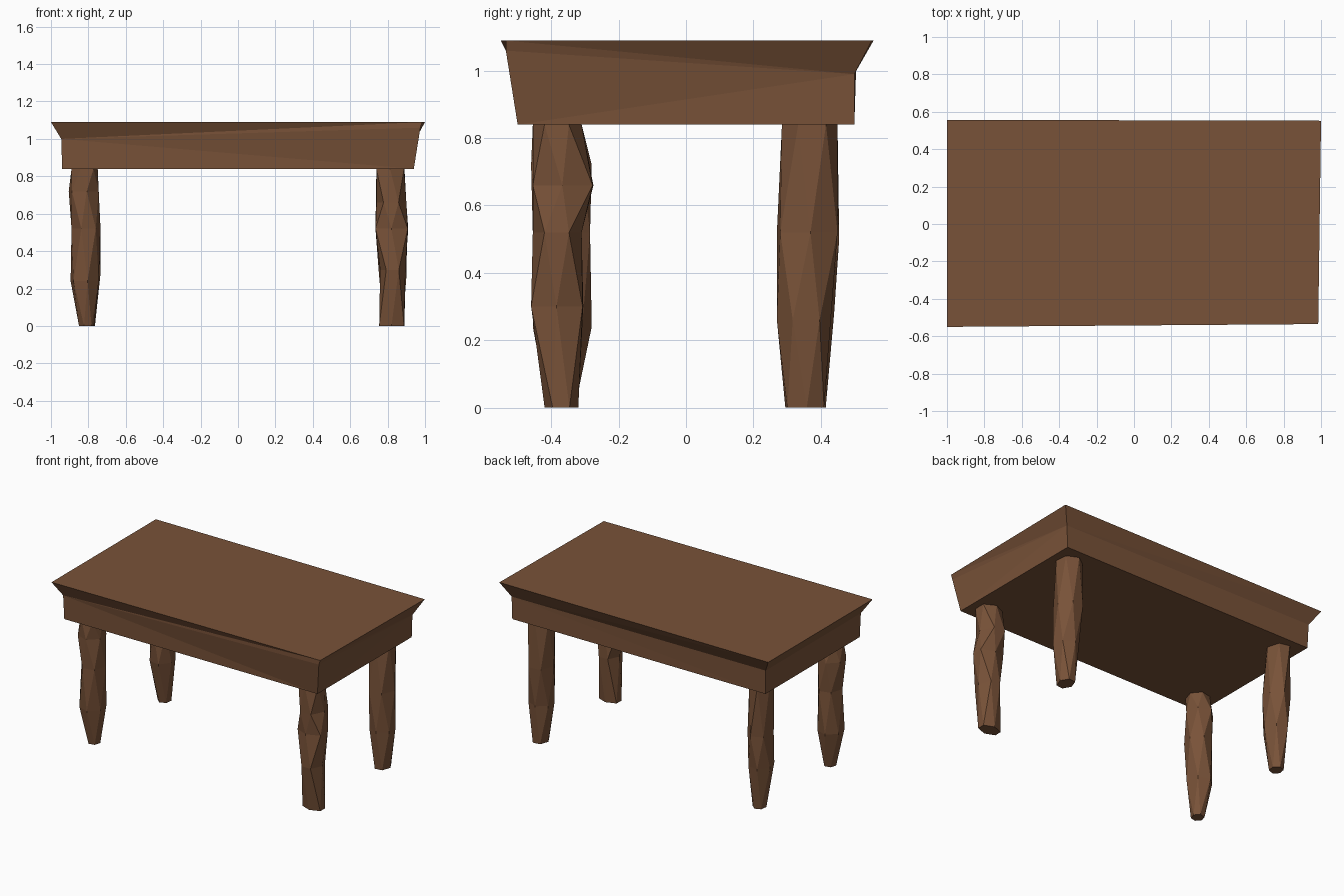
import bpy, bmesh, math

if "Cube" in bpy.data.objects:
    bpy.data.objects.remove(bpy.data.objects["Cube"])

wood = bpy.data.materials.new("wood")
wood.diffuse_color = (0.19, 0.085, 0.04, 1)
wood.use_nodes = True
wood.node_tree.nodes["Principled BSDF"].inputs["Base Color"].default_value = wood.diffuse_color


def finish(name, bm):
    bmesh.ops.recalc_face_normals(bm, faces=bm.faces)
    mesh = bpy.data.meshes.new(name)
    bm.to_mesh(mesh)
    bm.free()
    mesh.materials.append(wood)
    ob = bpy.data.objects.new(name, mesh)
    bpy.context.collection.objects.link(ob)
    return ob


# Table top: hand-hewn slab with a bevelled lip (corners FL, FR, BR, BL)
top = [(-1, -.55, 1.09), (.985, -.535, 1.09), (1, .552, 1.09), (-1, .557, 1.09)]
lip = [(-.945, -.505, 1.0), (.975, -.535, 1.06), (.945, .5, .99), (-.945, .505, 1.0)]
base = [(-.94, -.5, .84), (.94, -.5, .84), (.94, .5, .84), (-.94, .5, .84)]
bm = bmesh.new()
T, L, B = [[bm.verts.new(p) for p in ring] for ring in (top, lip, base)]
bm.faces.new(T)
bm.faces.new(B[::-1])
for i in range(4):
    j = (i + 1) % 4
    for ring in (T, B):
        if i % 2 == 0:
            tris = [(ring[i], ring[j], L[i]), (ring[j], L[j], L[i])]
        else:
            tris = [(ring[i], ring[j], L[j]), (ring[i], L[j], L[i])]
        for t in tris:
            bm.faces.new(t)
finish("table_top", bm)


# Legs: rough carved six-sided posts, each ring is (z, x min, x max, y min, y max)
def leg(name, rings, phase, sides=6):
    bm = bmesh.new()
    loops = []
    for k, (z, x0, x1, y0, y1) in enumerate(rings):
        a0 = phase + (k % 2) * math.pi / sides
        pts = [(math.cos(a0 + 2 * math.pi * i / sides),
                math.sin(a0 + 2 * math.pi * i / sides)) for i in range(sides)]
        mx = max(abs(p[0]) for p in pts)
        my = max(abs(p[1]) for p in pts)
        loops.append([bm.verts.new(((x0 + x1) / 2 + p[0] / mx * (x1 - x0) / 2,
                                    (y0 + y1) / 2 + p[1] / my * (y1 - y0) / 2, z))
                      for p in pts])
    for k in range(len(loops) - 1):
        a, b = loops[k], loops[k + 1]
        s = k % 2
        for i in range(sides):
            j = (i + 1) % sides
            if s == 0:
                bm.faces.new((a[i], a[j], b[i]))
                bm.faces.new((a[j], b[j], b[i]))
            else:
                bm.faces.new((a[i], a[j], b[j]))
                bm.faces.new((a[i], b[j], b[i]))
    bm.faces.new(loops[0][::-1])
    bm.faces.new(loops[-1])
    finish(name, bm)


leg("front_left_leg", [(0, -.85, -.77, -.41, -.33), (.24, -.895, -.745, -.455, -.28),
                       (.52, -.89, -.735, -.455, -.285), (.72, -.905, -.745, -.46, -.28),
                       (.84, -.89, -.75, -.455, -.31)], 0.2)
leg("front_right_leg", [(0, .755, .89, -.42, -.32), (.3, .76, .895, -.46, -.305),
                        (.52, .735, .91, -.455, -.31), (.66, .74, .9, -.455, -.275),
                        (.84, .74, .89, -.455, -.31)], 0.5)
leg("back_right_leg", [(0, .78, .88, .295, .41), (.26, .755, .9, .27, .43),
                       (.52, .735, .905, .27, .45), (.84, .74, .89, .285, .45)], 0.1)
leg("back_left_leg", [(0, -.845, -.765, .325, .415), (.28, -.885, -.735, .275, .44),
                      (.5, -.885, -.735, .275, .455), (.84, -.89, -.75, .285, .45)], 0.35)
